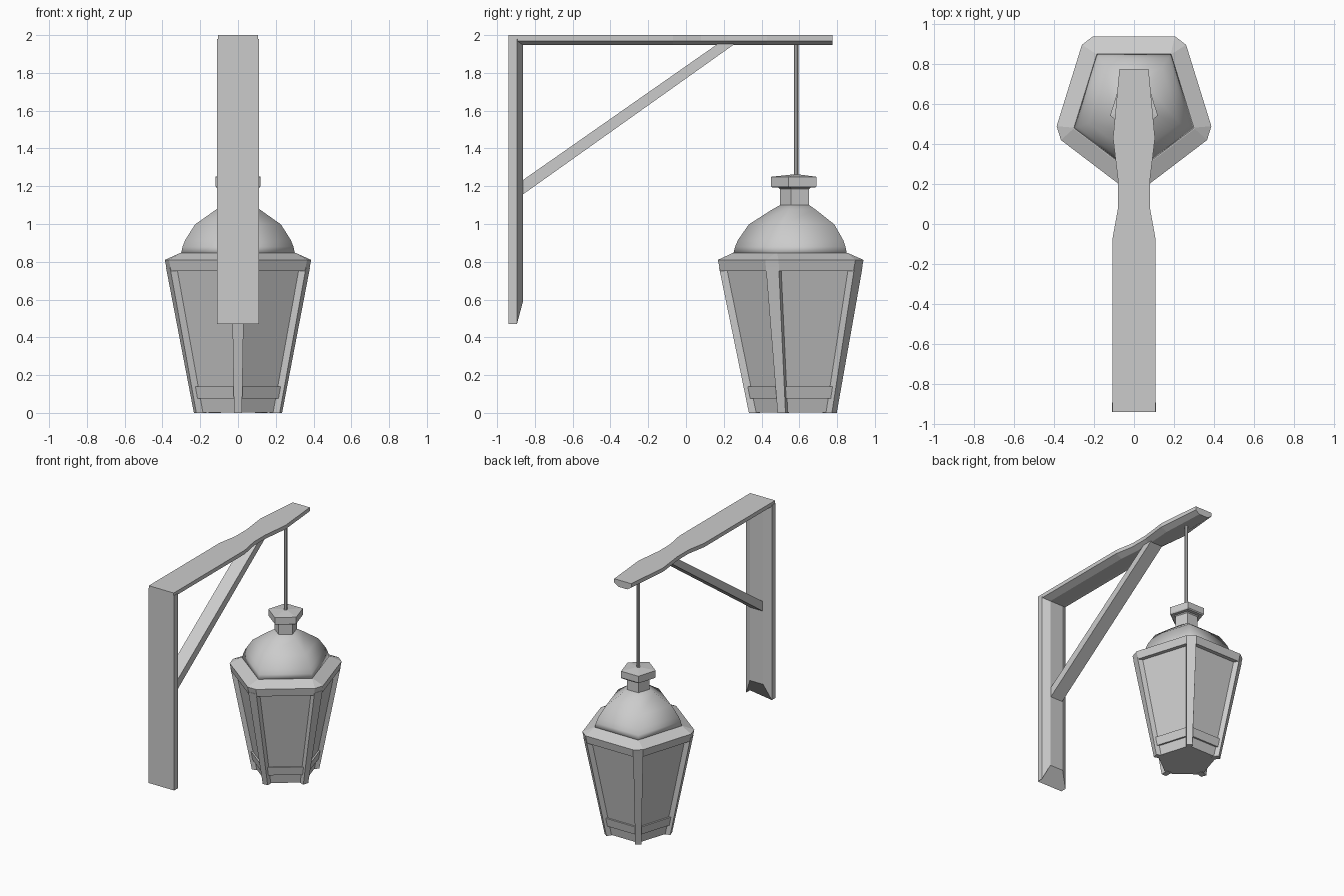
import bpy, math
from mathutils import Vector

if "Cube" in bpy.data.objects:
    bpy.data.objects.remove(bpy.data.objects["Cube"])

YC, XS = 0.583, 0.955   # lantern axis and slight x squash


def mesh_obj(name, verts, faces, smooth=False):
    me = bpy.data.meshes.new(name)
    me.from_pydata([tuple(v) for v in verts], [], faces)
    ob = bpy.data.objects.new(name, me)
    bpy.context.collection.objects.link(ob)
    import bmesh
    bm = bmesh.new()
    bm.from_mesh(me)
    bmesh.ops.recalc_face_normals(bm, faces=bm.faces)
    bm.to_mesh(me)
    bm.free()
    for p in me.polygons:
        p.use_smooth = smooth
    return ob


def loft(name, rings, smooth=False):
    """Skin equal-length closed rings and cap both ends."""
    n = len(rings[0])
    verts = [v for r in rings for v in r]
    faces = [tuple(range(n)), tuple(range(len(verts) - n, len(verts)))]
    for i in range(len(rings) - 1):
        for j in range(n):
            a, b = i * n + j, i * n + (j + 1) % n
            faces.append((a, b, b + n, a + n))
    return mesh_obj(name, verts, faces, smooth)


def pentagon(r, z, cut=0.0):
    """Five-sided ring with a corner at the front; cut chamfers the corners."""
    pts = [Vector((r * math.sin(k * math.tau / 5), -r * math.cos(k * math.tau / 5), 0))
           for k in range(5)]
    out = []
    for k, p in enumerate(pts):
        if cut:
            for q in (pts[k - 1], pts[(k + 1) % 5]):
                out.append(p + (q - p).normalized() * cut)
        else:
            out.append(p)
    return [Vector((p.x * XS, p.y + YC, z)) for p in out]


# wall post: bevelled inner face, sloped lower end
def post_ring(z_back, z_in):
    return [(-.11, -.94, z_back), (.11, -.94, z_back), (.11, -.895, z_back),
            (.057, -.863, z_in), (-.057, -.863, z_in), (-.11, -.895, z_back)]


loft("wall_post", [post_ring(.47, .59), post_ring(1.98, 1.98)])

# top arm with varying width and bevelled underside
arm = [(-.94, .107), (-.07, .107), (.08, .08), (.22, .08), (.43, .105), (.775, .073)]
loft("top_arm", [[(-w, y, 2), (w, y, 2), (w, y, 1.97),
                  (w * .53, y, 1.947), (-w * .53, y, 1.947), (-w, y, 1.97)]
                 for y, w in arm])

# diagonal brace
side = [(-.87, 1.152), (-.87, 1.228), (.17, 1.955), (.26, 1.955)]
loft("brace", [[(x, y, z) for y, z in side] for x in (-.053, .053)])

# hanging rod
bpy.ops.mesh.primitive_cylinder_add(vertices=8, radius=.012, depth=.72, location=(0, YC, 1.6))
bpy.context.object.name = "hanging_rod"

# lantern glass body
def core(z):
    return .228 + z * .162 / .75


loft("glass_body", [pentagon(core(0), 0.003), pentagon(core(.77), .77)])

# lower band
loft("lower_band", [pentagon(core(.075) + .016, .075), pentagon(core(.14) + .016, .14)])

# corner posts
for k in range(5):
    a = k * math.tau / 5
    out, tan = Vector((math.sin(a), -math.cos(a), 0)), Vector((math.cos(a), math.sin(a), 0))
    rings = []
    for z, r, h, d in ((0, .25, .022, .06), (.77, .408, .036, .07)):
        ring = []
        for rr, hh in ((r, -h), (r, h), (r - d, h), (r - d, -h)):
            p = out * rr + tan * hh
            ring.append((p.x * XS, p.y + YC, z))
        rings.append(ring)
    loft(f"corner_post_{k + 1}", rings)

# rim and sloping roof edge
loft("rim", [pentagon(.428, .75, .045), pentagon(.441, .81, .045), pentagon(.337, .847, .004)])

# dome roof
dome = [(.333, .84), (.323, .88), (.308, .915), (.25, .998), (.125, 1.078), (.085, 1.10)]
loft("dome", [pentagon(r, z) for r, z in dome], True)

# neck and cap
loft("neck", [pentagon(.085, 1.08), pentagon(.085, 1.185), pentagon(.105, 1.2)])
loft("cap", [pentagon(.125, 1.192), pentagon(.132, 1.2), pentagon(.132, 1.25),
             pentagon(.02, 1.262)])
